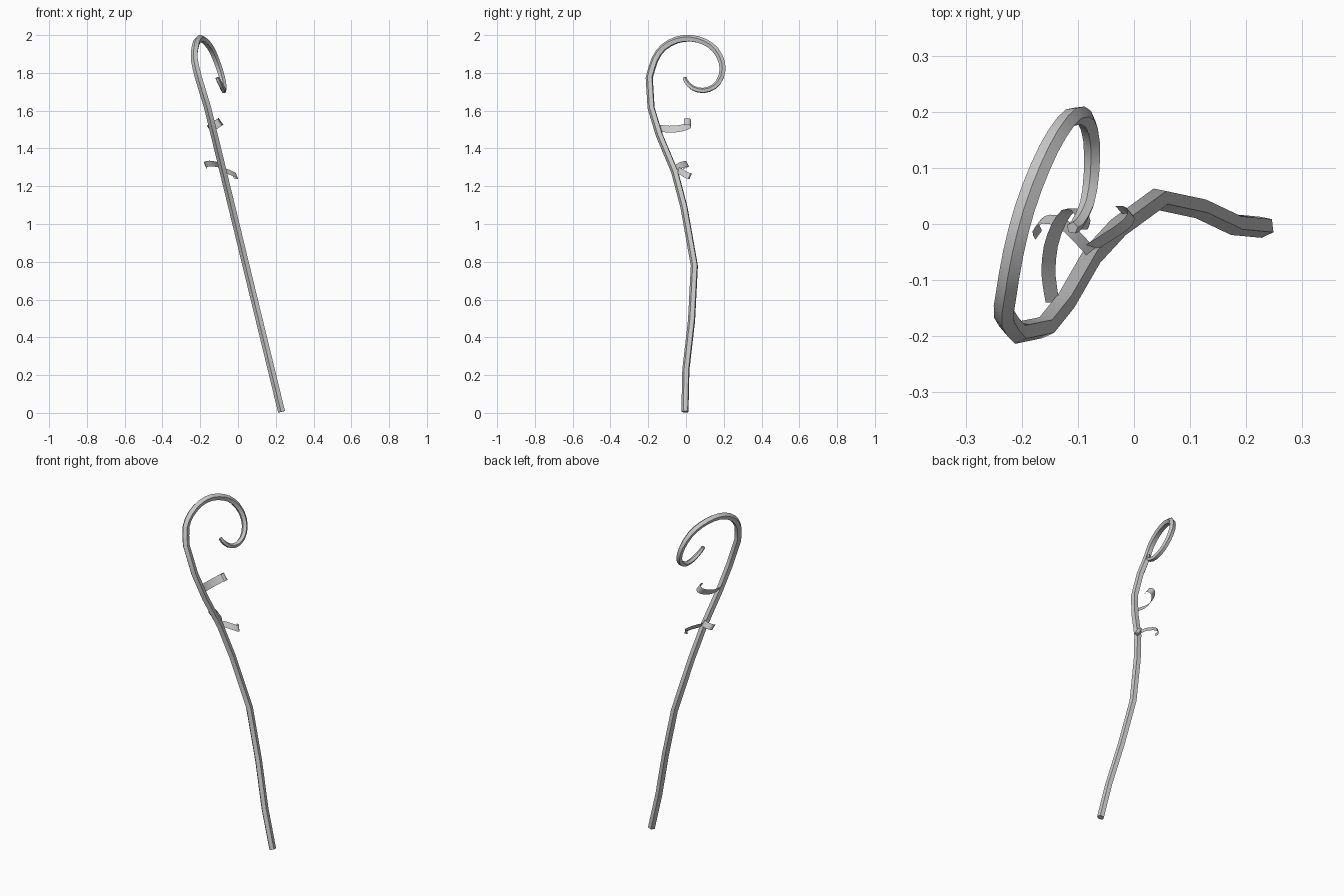
import bpy, bmesh, math
from mathutils import Vector

if "Cube" in bpy.data.objects:
    bpy.data.objects.remove(bpy.data.objects["Cube"])


def make_object(name, bm):
    me = bpy.data.meshes.new(name)
    bmesh.ops.recalc_face_normals(bm, faces=bm.faces[:])
    bm.to_mesh(me)
    bm.free()
    ob = bpy.data.objects.new(name, me)
    bpy.context.collection.objects.link(ob)
    bpy.ops.object.select_all(action='DESELECT')
    ob.select_set(True)
    bpy.context.view_layer.objects.active = ob
    bpy.ops.object.shade_smooth_by_angle(angle=math.radians(35))
    return ob


def smooth_path(pts, n):
    """Catmull-Rom refinement, n steps per span."""
    p = [Vector(v) for v in pts]
    p = [2 * p[0] - p[1]] + p + [2 * p[-1] - p[-2]]
    out = []
    for i in range(1, len(p) - 2):
        a, b, c, d = p[i - 1:i + 3]
        for k in range(n):
            t = k / n
            out.append(0.5 * (2 * b + (c - a) * t + (2 * a - 5 * b + 4 * c - d) * t * t
                              + (3 * b - a - 3 * c + d) * t ** 3))
    return out + [p[-2]]


def tube(name, path, radii, sides=5, phase=25):
    bm = bmesh.new()
    rings, u = [], Vector((0, 1, 0))
    for i, p in enumerate(path):
        tan = path[min(i + 1, len(path) - 1)] - path[max(i - 1, 0)]
        tan.normalize()
        u = (u - tan * u.dot(tan)).normalized()
        w = tan.cross(u)
        rings.append([bm.verts.new(p + radii[i] * (u * math.cos(a) + w * math.sin(a)))
                      for a in (math.radians(phase + 360 * k / sides) for k in range(sides))])
    for r, s in zip(rings, rings[1:]):
        for k in range(sides):
            j = (k + 1) % sides
            bm.faces.new((r[k], r[j], s[j], s[k]))
    bm.faces.new(rings[0][::-1])
    bm.faces.new(rings[-1])
    return make_object(name, bm)


def ribbon(name, pts, width):
    bm = bmesh.new()
    w = Vector(width) / 2
    rows = [(bm.verts.new(p - w), bm.verts.new(p + w)) for p in smooth_path(pts, 2)]
    for a, b in zip(rows, rows[1:]):
        bm.faces.new((a[0], a[1], b[1], b[0]))
    return make_object(name, bm)


# Staff: straight-segment stem leaning left, then a finer spiral curl
stem = [Vector((0.233 - 0.243 * z, y, z)) for y, z in
        [(-0.005, 0.006), (0.0, 0.23), (0.03, 0.49), (0.045, 0.78), (-0.01, 1.09),
         (-0.06, 1.28), (-0.14, 1.47), (-0.184, 1.615)]]
curl = smooth_path([
    (-0.208, -0.194, 1.775), (-0.23, -0.165, 1.87), (-0.226, -0.12, 1.934),
    (-0.214, -0.05, 1.973), (-0.195, 0.025, 1.982), (-0.167, 0.1, 1.962),
    (-0.138, 0.157, 1.92), (-0.109, 0.192, 1.85), (-0.086, 0.188, 1.78),
    (-0.075, 0.15, 1.727), (-0.075, 0.09, 1.706), (-0.083, 0.035, 1.72),
    (-0.1, 0.001, 1.753), (-0.11, -0.007, 1.775)], 2)
radii = [0.02] * len(stem)
n = len(curl) - 1
radii += [0.02 - 0.009 * (i / n) ** 2 for i in range(n + 1)]
tube("curled_staff", stem + curl, radii)

# Upper leaf: runs back, tip curls up and over
upper = [(-0.145 + 0.83 * t, y, 1.507 + 0.55 * t) for t, y in
         [(0, -0.14), (-0.009, -0.09), (-0.004, -0.04), (0.013, 0.0),
          (0.035, 0.025), (0.056, 0.024), (0.066, 0.006), (0.06, -0.01)]]
ribbon("upper_leaf", upper, (-0.025, 0, 0.036))

# Lower pair of leaves
ribbon("left_leaf", [
    (-0.072, -0.055, 1.29), (-0.095, -0.03, 1.31), (-0.12, -0.005, 1.317),
    (-0.145, 0.008, 1.32), (-0.165, 0.006, 1.318), (-0.175, -0.006, 1.312),
    (-0.17, -0.02, 1.305)], (-0.012, -0.016, 0.03))
ribbon("right_leaf", [
    (-0.08, -0.045, 1.285), (-0.055, -0.028, 1.278), (-0.03, -0.012, 1.268),
    (-0.01, 0.004, 1.258), (-0.005, 0.018, 1.254), (-0.013, 0.025, 1.253),
    (-0.027, 0.025, 1.256)], (-0.012, 0.014, 0.03))
